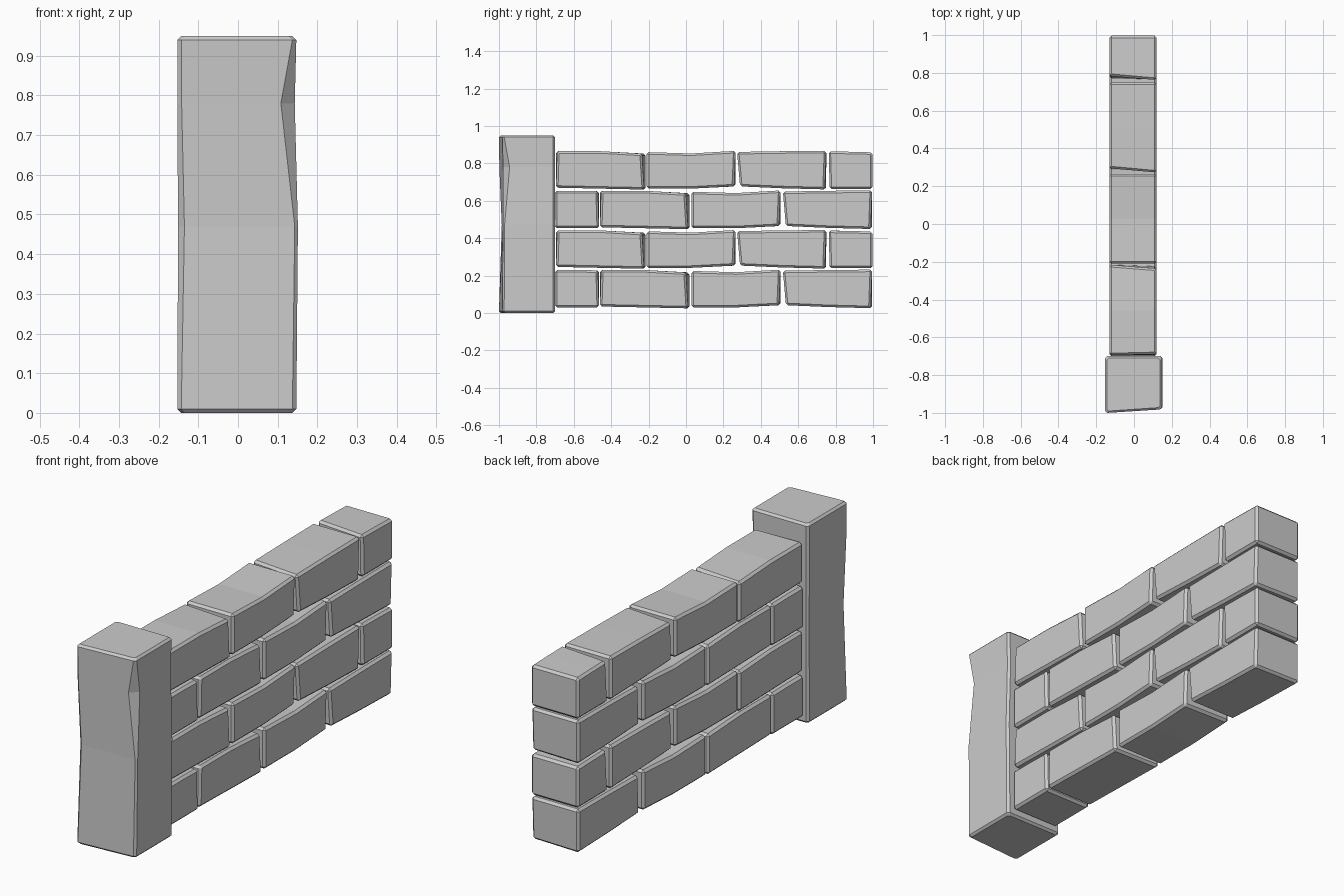
import bpy, bmesh

if "Cube" in bpy.data.objects:
    bpy.data.objects.remove(bpy.data.objects["Cube"])

X0, X1 = -0.13, 0.12
LONG, HALF = 0.475, 0.235


def finish(name, bm):
    bmesh.ops.recalc_face_normals(bm, faces=bm.faces)
    mesh = bpy.data.meshes.new(name)
    bm.to_mesh(mesh)
    bm.free()
    obj = bpy.data.objects.new(name, mesh)
    bpy.context.collection.objects.link(obj)
    return obj


def loft(bm, rings):
    rows = [[bm.verts.new(p) for p in ring] for ring in rings]
    n = len(rows[0])
    for a, b in zip(rows, rows[1:]):
        for i in range(n):
            j = (i + 1) % n
            bm.faces.new((a[i], a[j], b[j], b[i]))
    bm.faces.new(rows[0][::-1])
    bm.faces.new(rows[-1])


# Worn brick shapes: bottom and top heights at start, middle, end,
# then the y shift of each end's corners: left low, right low, right high, left high
SHAPES = {
    "tapered": (LONG, (.005, .0, -.005), (.2, .2, .187),
                (0, 0, .006, 0), (.004, -.004, -.016, .004)),
    "sagging": (LONG, (0, 0, .012), (.195, .188, .202),
                (0, 0, 0, 0), (0, -.008, 0, 0)),
    "sloped": (LONG, (.012, .002, -.004), (.196, .2, .202),
               (.014, .014, -.003, .02), (0, -.008, 0, 0)),
    "half": (HALF, (-.002, -.002, -.002), (.199, .197, .194),
             (.008, .006, 0, .022), (0, 0, 0, 0)),
    "half_plain": (HALF, (0, 0, 0), (.2, .2, .198),
                   (0, 0, 0, 0), (0, 0, -.006, 0)),
}


def brick(name, kind, y, z):
    length, low, high, start, end = SHAPES[kind]
    none = (0, 0, 0, 0)
    rings = []
    for t, lo, hi, shift in zip((0, .5, 1), low, high, (start, none, end)):
        corners = ((X0, lo), (X1, lo), (X1, hi), (X0, hi))
        rings.append([(x, y + length * t + s, z + h)
                      for (x, h), s in zip(corners, shift)])
    bm = bmesh.new()
    loft(bm, rings)
    bmesh.ops.recalc_face_normals(bm, faces=bm.faces)
    sharp = [e for e in bm.edges if e.calc_face_angle(0) > 0.6]
    bmesh.ops.bevel(bm, geom=sharp, offset=0.011, offset_type='OFFSET',
                    segments=1, profile=0.5, affect='EDGES')
    finish(name, bm)


# Four alternating courses
COURSES = (
    (("half_plain", -.70), ("tapered", -.46), ("sagging", .03), ("sloped", .52)),
    (("tapered", -.695), ("sagging", -.21), ("sloped", .275), ("half", .762)),
)
for row in range(4):
    for i, (kind, y) in enumerate(COURSES[row % 2]):
        brick(f"brick_row{row + 1}_{i + 1}", kind, y, .03 + .2117 * row)


# End pillar: chamfered rings with a chipped front right corner
def pillar_ring(z, left, right, yl, yr, chips, inset=0):
    left, right = left + inset, right - inset
    yl, yr, back = yl + inset, yr + inset, -.70 - inset
    cl, cr = chips
    c = .01
    return [(left + cl, yl, z), (right - cr, yr, z), (right, yr + cr, z),
            (right, back - c, z), (right - c, back, z),
            (left + c, back, z), (left, back - c, z), (left, yl + cl, z)]


bm = bmesh.new()
loft(bm, [
    pillar_ring(0, -.153, .147, -1.0, -.982, (.01, .01), .01),
    pillar_ring(.01, -.153, .147, -1.0, -.982, (.01, .01)),
    pillar_ring(.47, -.151, .151, -.985, -.978, (.016, .008)),
    pillar_ring(.78, -.153, .143, -.998, -.978, (.011, .035)),
    pillar_ring(.94, -.153, .147, -1.0, -.982, (.01, .01)),
    pillar_ring(.95, -.153, .147, -1.0, -.982, (.01, .01), .01),
])
finish("end_pillar", bm)
